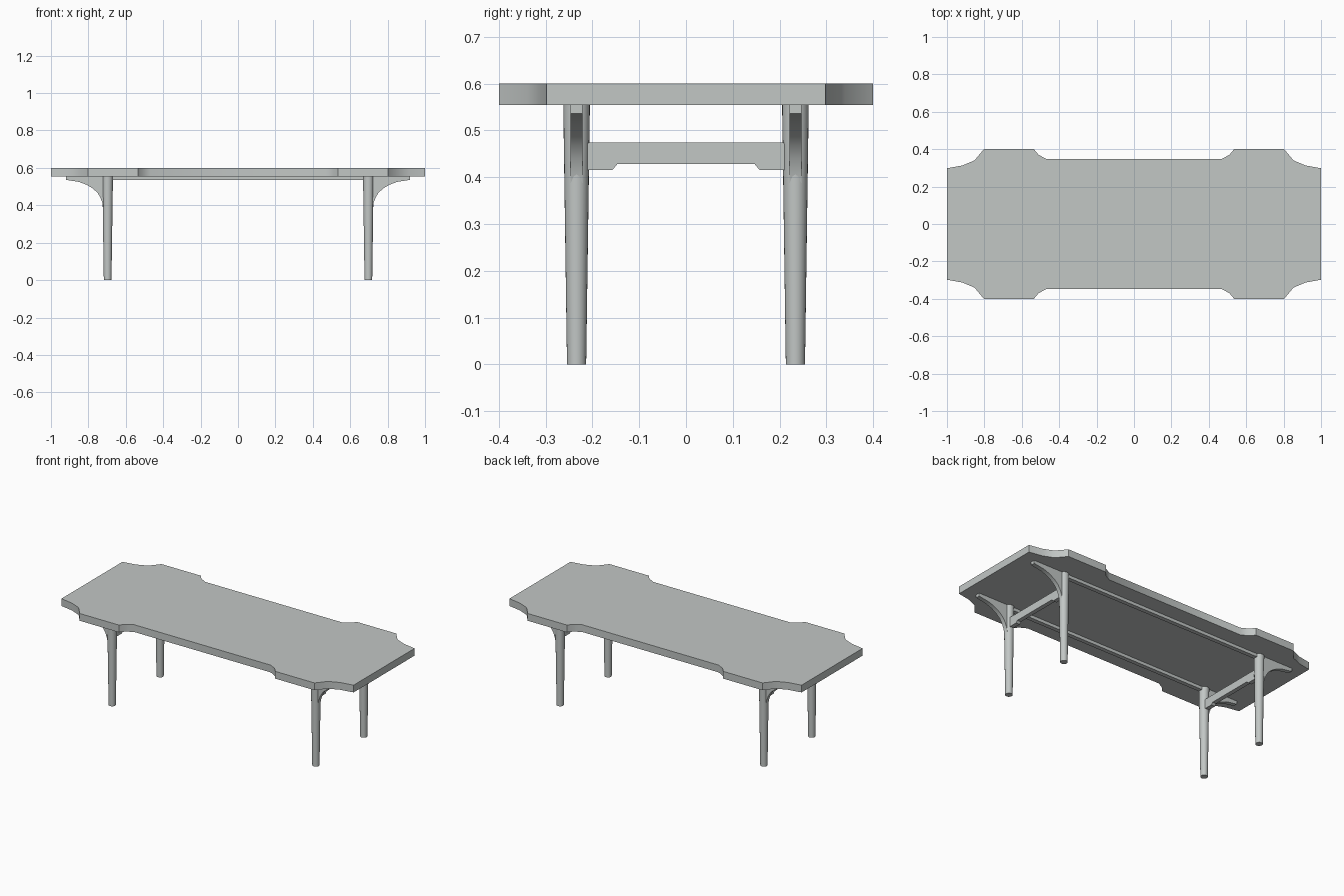
import bpy
import bmesh
import math
from mathutils import Vector

old = bpy.data.objects.get("Cube")
if old:
    bpy.data.objects.remove(old, do_unlink=True)

grey = bpy.data.materials.new("pale grey")
grey.use_nodes = True
colour = (0.54, 0.57, 0.56, 1)
grey.diffuse_color = colour
grey.node_tree.nodes["Principled BSDF"].inputs["Base Color"].default_value = colour


def finish(bm, name):
    bmesh.ops.recalc_face_normals(bm, faces=bm.faces)
    mesh = bpy.data.meshes.new(name)
    bm.to_mesh(mesh)
    bm.free()
    mesh.materials.append(grey)
    obj = bpy.data.objects.new(name, mesh)
    bpy.context.collection.objects.link(obj)
    bpy.ops.object.select_all(action="DESELECT")
    obj.select_set(True)
    bpy.context.view_layer.objects.active = obj
    bpy.ops.object.shade_smooth_by_angle(angle=math.radians(32))
    return obj


def prism(name, points, offset):
    """Extrude a closed outline of 3D points by an offset."""
    bm = bmesh.new()
    face = bm.faces.new([bm.verts.new(p) for p in points])
    result = bmesh.ops.extrude_face_region(bm, geom=[face], use_keep_orig=True)
    verts = [v for v in result["geom"] if isinstance(v, bmesh.types.BMVert)]
    bmesh.ops.translate(bm, verts=verts, vec=Vector(offset))
    return finish(bm, name)


# Tabletop: a quarter outline mirrored to all four corners
quarter = [(1, 0.298), (0.917, 0.313), (0.853, 0.34), (0.803, 0.4),
           (0.535, 0.4), (0.51, 0.37), (0.468, 0.347)]
half = quarter + [(-x, y) for x, y in reversed(quarter)]
outline = half + [(x, -y) for x, y in reversed(half)]
prism("tabletop", [(x, y, 0.555) for x, y in outline], (0, 0, 0.045))

LEG_X, LEG_Y = 0.697, 0.234
BAR = 0.026

# Tapered legs
for x, side in ((LEG_X, "left"), (-LEG_X, "right")):
    for y, end in ((-LEG_Y, "front"), (LEG_Y, "back")):
        bm = bmesh.new()
        bmesh.ops.create_cone(bm, cap_ends=True, segments=24, radius1=0.0205,
                              radius2=0.0285, depth=0.556)
        bmesh.ops.translate(bm, verts=bm.verts, vec=(x, y, 0.278))
        finish(bm, f"{end}_{side}_leg")

# Long rails with curved brackets outside the legs
bracket = [(0.92, 0.556), (0.92, 0.536), (0.85, 0.525), (0.81, 0.51),
           (0.778, 0.491), (0.752, 0.468), (0.735, 0.44), (0.724, 0.41),
           (0.72, 0.388), (0.697, 0.388), (0.697, 0.536)]
rail = bracket + [(-x, z) for x, z in reversed(bracket)]
for y, end in ((-LEG_Y, "front"), (LEG_Y, "back")):
    prism(f"{end}_rail", [(x, y - BAR / 2, z) for x, z in rail], (0, BAR, 0))

# Cross bars with deeper ends between each pair of legs
end_half = [(0.225, 0.474), (0.225, 0.416), (0.157, 0.416), (0.147, 0.428)]
bar = end_half + [(-y, z) for y, z in reversed(end_half)]
for x, side in ((LEG_X, "left"), (-LEG_X, "right")):
    prism(f"{side}_cross_bar", [(x - BAR / 2, y, z) for y, z in bar], (BAR, 0, 0))
